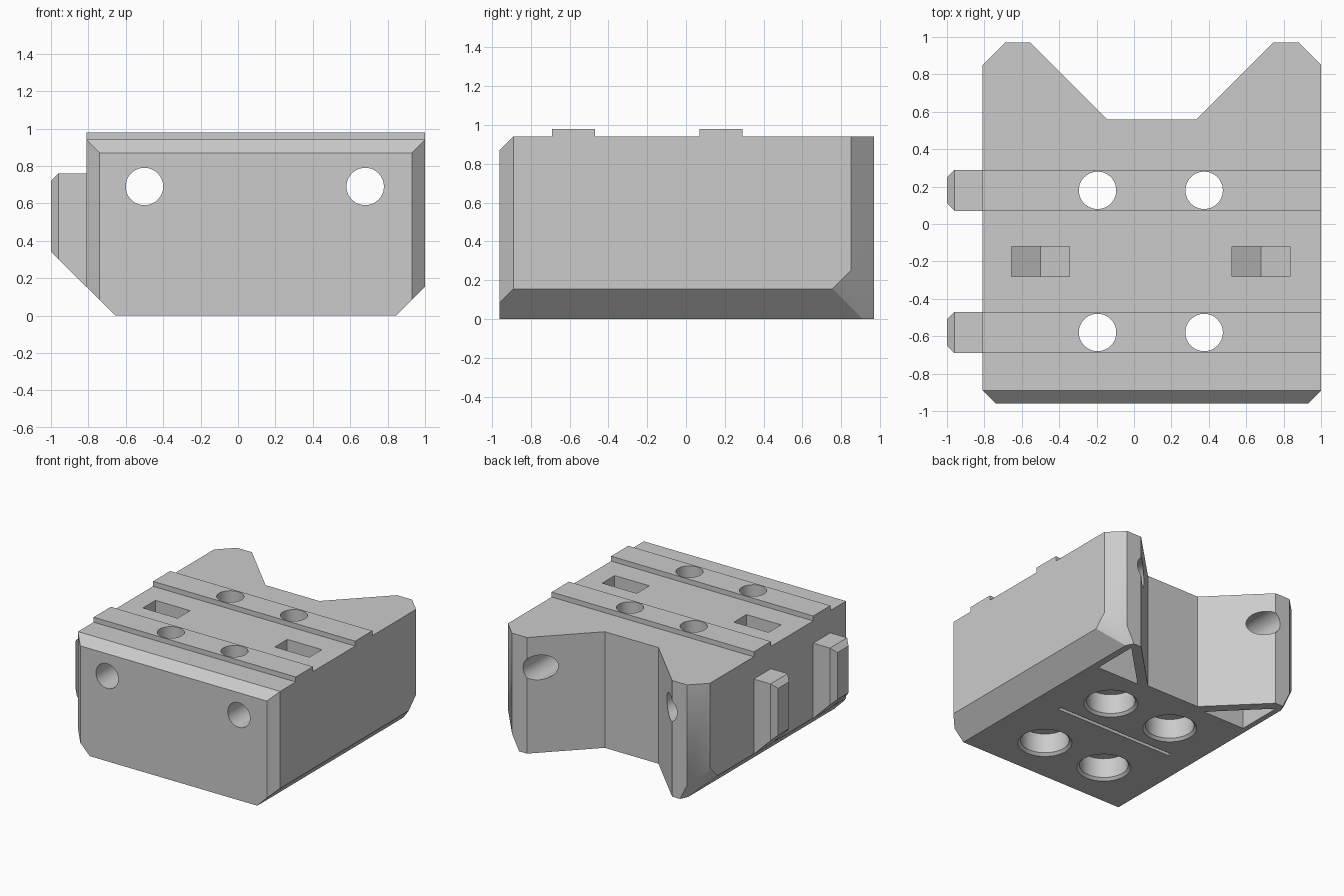
import bpy, bmesh, math
from mathutils import Vector, Matrix

if "Cube" in bpy.data.objects:
    bpy.data.objects.remove(bpy.data.objects["Cube"])

grey = bpy.data.materials.new("light_grey")
grey.use_nodes = True
colour = (0.6, 0.6, 0.6, 1)
grey.diffuse_color = colour
grey.node_tree.nodes["Principled BSDF"].inputs["Base Color"].default_value = colour


def finish(bm, name):
    bmesh.ops.recalc_face_normals(bm, faces=bm.faces[:])
    mesh = bpy.data.meshes.new(name)
    bm.to_mesh(mesh)
    bm.free()
    mesh.materials.append(grey)
    ob = bpy.data.objects.new(name, mesh)
    bpy.context.collection.objects.link(ob)
    return ob


def block(name, lo, hi, cuts=()):
    """Box trimmed by planes: each cut is (normal, point on the plane)."""
    lo, hi = Vector(lo), Vector(hi)
    bm = bmesh.new()
    bmesh.ops.create_cube(bm, size=1)
    for v in bm.verts:
        v.co = Vector(a * b for a, b in zip(v.co, hi - lo)) + (lo + hi) / 2
    for normal, point in cuts:
        geom = bm.verts[:] + bm.edges[:] + bm.faces[:]
        cut = bmesh.ops.bisect_plane(bm, geom=geom, plane_co=point, plane_no=normal,
                                     dist=1e-5, clear_outer=True)["geom_cut"]
        edges = [e for e in cut if isinstance(e, bmesh.types.BMEdge)]
        bmesh.ops.contextual_create(bm, geom=edges)
    return finish(bm, name)


def prism(name, points, start, end, upright):
    """Polygon in xy raised along z, or polygon in xz pushed along y."""
    bm = bmesh.new()
    place = (lambda a, b: (a, b, start)) if upright else (lambda a, b: (a, start, b))
    face = bm.faces.new([bm.verts.new(place(*p)) for p in points])
    side = bmesh.ops.extrude_face_region(bm, geom=[face])["geom"]
    travel = (0, 0, end - start) if upright else (0, end - start, 0)
    bmesh.ops.translate(bm, vec=travel, verts=[g for g in side if isinstance(g, bmesh.types.BMVert)])
    return finish(bm, name)


def cylinder(name, centre, r1, r2, depth, along_y=False):
    bm = bmesh.new()
    turn = Matrix.Rotation(math.pi / 2, 4, "X") if along_y else Matrix()
    bmesh.ops.create_cone(bm, cap_ends=True, segments=48, radius1=r1, radius2=r2, depth=depth,
                          matrix=Matrix.Translation(centre) @ turn)
    return finish(bm, name)


def carve(target, cutter):
    bpy.context.view_layer.objects.active = target
    mod = target.modifiers.new("cut", "BOOLEAN")
    mod.operation, mod.solver, mod.object = "DIFFERENCE", "EXACT", cutter
    bpy.ops.object.modifier_apply(modifier=mod.name)


def discard(cutter):
    bpy.data.objects.remove(cutter)


LEFT, RIGHT, FRONT, BACK, TOP = -0.81, 1.0, -0.96, 0.97, 0.94
MID = (LEFT + RIGHT) / 2
ROD_X, ROD_Z = (-0.5, 0.68), 0.69
BOLT_X, RAIL_Y = (-0.195, 0.375), (-0.58, 0.18)

# Main body with its edge chamfers
cuts = [((0, -1, 1), (0, FRONT, 0.87))]
for s, x in ((-1, LEFT), (1, RIGHT)):
    cuts += [((s, -1, 0), (x, -0.89, 0)),
             ((s, 1, 0), (x, 0.85, 0)),
             ((s, 0, -1), (x, 0, 0.155)),
             ((2 * s, 1, -1), (x, 0.85, 0.25))]
body = block("carriage_body", (LEFT, FRONT, 0), (RIGHT, BACK, TOP), cuts)

# Raised rails on top and stepped pads on the side
rails = []
for label, y in zip(("front", "back"), RAIL_Y):
    rails.append(block(label + "_rail", (LEFT, y - 0.11, TOP), (RIGHT, y + 0.11, 0.98)))
    block(label + "_side_pad", (-1, y - 0.11, 0.1), (LEFT, y + 0.11, 0.76),
          [((-1, 0, 1), (-1, 0, 0.72)), ((-1, 0, -1), (-1, 0, 0.34)),
           ((-1, -1, 0), (-1, y - 0.07, 0)), ((-1, 1, 0), (-1, y + 0.07, 0))])

# Wide notch in the back
notch = prism("notch_cutter", [(MID - 0.24, 0.56), (MID + 0.24, 0.56),
                               (MID + 0.75, 1.07), (MID - 0.75, 1.07)], -0.1, 1.1, True)
cutters = [notch]

for s, x in zip((-1, 1), ROD_X):
    # Long bore, pointed nut slot and triangular pocket under each prong
    cutters.append(cylinder("bore_cutter", (x, 0, ROD_Z), 0.1, 0.1, 2.4, True))
    cutters.append(prism("nut_cutter", [(x - 0.155, 1.1), (x - 0.155, 0.6), (x, 0.51),
                                        (x + 0.155, 0.6), (x + 0.155, 1.1)], -0.28, -0.12, False))
    cutters.append(prism("pocket_cutter", [(x + s * 0.11, 0.53), (x + s * 0.11, 0.91),
                                           (x - s * 0.27, 0.53)], -0.1, 0.4, True))

# Thin slit underneath
cutters.append(block("slit_cutter", (-0.45, -0.135, -0.1), (0.62, -0.105, 0.1)))

# Bolt holes with chamfered counterbores underneath
for x in BOLT_X:
    for y, rail in zip(RAIL_Y, rails):
        bolt = cylinder("bolt_cutter", (x, y, 0.5), 0.1, 0.1, 1.4)
        carve(rail, bolt)
        cutters += [bolt,
                    cylinder("counterbore_cutter", (x, y, 0.04), 0.18, 0.18, 0.28),
                    cylinder("rim_cutter", (x, y, 0), 0.22, 0.18, 0.04)]

for cutter in cutters:
    carve(body, cutter)
    discard(cutter)

# Smooth bores, crisp edges
for ob in [body] + rails:
    bpy.ops.object.select_all(action="DESELECT")
    ob.select_set(True)
    bpy.context.view_layer.objects.active = ob
    bpy.ops.object.shade_smooth_by_angle(angle=math.radians(30))
